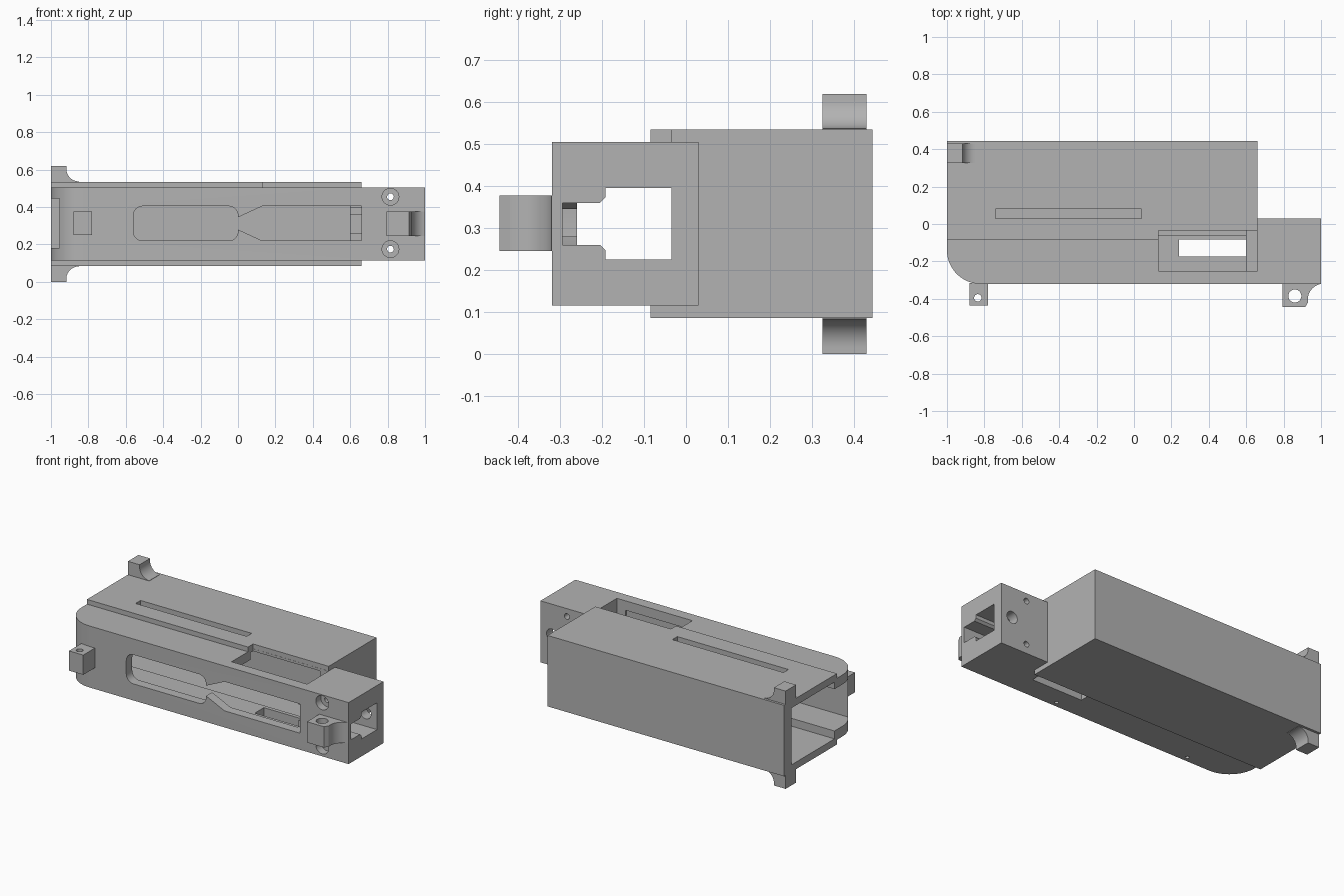
import bpy, bmesh, math
from mathutils import Vector

if "Cube" in bpy.data.objects:
    bpy.data.objects.remove(bpy.data.objects["Cube"], do_unlink=True)

grey = bpy.data.materials.new("plain grey")
grey.use_nodes = True
grey.diffuse_color = (0.45, 0.45, 0.45, 1)
grey.node_tree.nodes["Principled BSDF"].inputs["Base Color"].default_value = (0.45, 0.45, 0.45, 1)

# Extrusion axis -> position of (u, v, w) in space
PLACE = {
    "x": lambda u, v, w: Vector((w, u, v)),
    "y": lambda u, v, w: Vector((u, w, v)),
    "z": lambda u, v, w: Vector((u, v, w)),
}


def prism(name, outline, axis, low, high):
    """Extrude a 2D outline along an axis."""
    bm = bmesh.new()
    face = bm.faces.new([bm.verts.new(PLACE[axis](u, v, low)) for u, v in outline])
    made = bmesh.ops.extrude_face_region(bm, geom=[face])["geom"]
    shift = PLACE[axis](0, 0, high - low)
    bmesh.ops.translate(bm, vec=shift, verts=[g for g in made if isinstance(g, bmesh.types.BMVert)])
    bmesh.ops.recalc_face_normals(bm, faces=bm.faces)
    mesh = bpy.data.meshes.new(name)
    bm.to_mesh(mesh)
    bm.free()
    mesh.materials.append(grey)
    obj = bpy.data.objects.new(name, mesh)
    bpy.context.scene.collection.objects.link(obj)
    return obj


def box(name, x, y, z):
    return prism(name, [(x[0], y[0]), (x[1], y[0]), (x[1], y[1]), (x[0], y[1])], "z", *z)


def arc(cu, cv, radius, start, end, steps=12):
    angles = [math.radians(start + (end - start) * i / steps) for i in range(steps + 1)]
    return [(cu + radius * math.cos(a), cv + radius * math.sin(a)) for a in angles]


def rod(name, u, v, radius, axis, low, high):
    return prism(name, arc(u, v, radius, 0, 345, 23), axis, low, high)


def combine(target, tool, operation="DIFFERENCE"):
    """Apply a boolean and discard the tool."""
    mod = target.modifiers.new("shape", "BOOLEAN")
    mod.operation, mod.object, mod.solver = operation, tool, "EXACT"
    bpy.context.view_layer.update()
    result = bpy.data.meshes.new_from_object(target.evaluated_get(bpy.context.evaluated_depsgraph_get()))
    target.modifiers.clear()
    target.data = result
    bpy.data.objects.remove(tool, do_unlink=True)


# Housing with a rounded corner, joined to the larger rear box
body = prism("receiver_body", arc(-0.82, -0.14, 0.18, 180, 270, 16)
             + [(1, -0.32), (1, 0.03), (-1, 0.03)], "z", 0.115, 0.505)
combine(body, box("rear_box", (-1, 0.66), (-0.085, 0.445), (0.085, 0.535)), "UNION")

# Inner cavities, open at the -x end
combine(body, box("rear_cavity", (-1.1, 0.6), (-0.06, 0.37), (0.13, 0.49)))
combine(body, box("front_cavity", (-1.1, 0.6), (-0.26, -0.035), (0.18, 0.445)))

# Keyhole passage in the +x end
half = [(-0.295, 0.05), (-0.205, 0.05), (-0.192, 0.063), (-0.192, 0.085), (-0.035, 0.085)]
keyhole = [(y, 0.31 - h) for y, h in half] + [(y, 0.31 + h) for y, h in reversed(half)]
combine(body, prism("keyhole", keyhole, "x", 0.58, 1.1))

# Top port, slab relief, top slot and bottom slot
combine(body, box("port", (0.13, 0.66), (-0.25, -0.035), (0.4, 0.7)))
combine(body, box("slab_relief", (0.13, 0.7), (-0.1, -0.034), (0.505, 0.7)))
combine(body, box("top_slot", (-0.74, 0.04), (0.03, 0.08), (0.45, 0.7)))
combine(body, box("bottom_slot", (0.24, 0.598), (-0.175, -0.084), (0, 0.25)))

# Waisted front window
window = (arc(-0.51, 0.27, 0.05, 180, 270, 6) + arc(-0.05, 0.27, 0.05, 270, 350, 6)
          + [(0, 0.28), (0.13, 0.22), (0.66, 0.22), (0.66, 0.405), (0.13, 0.405), (0, 0.345)]
          + arc(-0.05, 0.355, 0.05, 10, 90, 6) + arc(-0.51, 0.355, 0.05, 90, 180, 6))
combine(body, prism("window", window, "y", -0.4, -0.25))

# Screw holes with counterbores, rear pin hole and small blind holes below
for z in (0.175, 0.455):
    combine(body, rod("screw_hole", 0.815, z, 0.018, "y", -0.4, 0.1))
    combine(body, rod("counterbore", 0.815, z, 0.045, "y", -0.4, -0.27))
combine(body, rod("pin_hole", 0.92, 0.31, 0.038, "y", -0.1, 0.1))
for x in (0.33, -0.63):
    combine(body, rod("blind_hole", x, -0.285, 0.012, "z", 0, 0.17))

# Ears above and below the rear box, with concave roots
root = arc(-0.85, 0.605, 0.068, 180, 270)
ear = [(-1, 0.62), (-1, 0.53), (-0.85, 0.53)] + root[::-1] + [(-0.918, 0.62)]
parts = [body,
         prism("upper_ear", ear, "y", 0.325, 0.43),
         prism("lower_ear", [(x, 0.62 - z) for x, z in ear], "y", 0.325, 0.43)]

# Pierced lugs on the front
small_lug = box("small_lug", (-0.88, -0.78), (-0.437, -0.315), (0.25, 0.375))
combine(small_lug, rod("lug_hole", -0.835, -0.395, 0.02, "z", 0, 0.6))
outline = [(0.795, -0.315), (0.795, -0.445), (0.915, -0.445), (0.93, -0.42)]
outline += arc(1.015, -0.405, 0.086, 180, 100) + [(1, -0.315)]
large_lug = prism("large_lug", outline, "z", 0.245, 0.377)
combine(large_lug, rod("lug_hole", 0.86, -0.385, 0.035, "z", 0, 0.6))
parts += [small_lug, large_lug]

# Smooth the curved walls and keep edges crisp
for obj in parts:
    bpy.ops.object.select_all(action="DESELECT")
    obj.select_set(True)
    bpy.context.view_layer.objects.active = obj
    bpy.ops.object.shade_smooth_by_angle(angle=math.radians(30))
